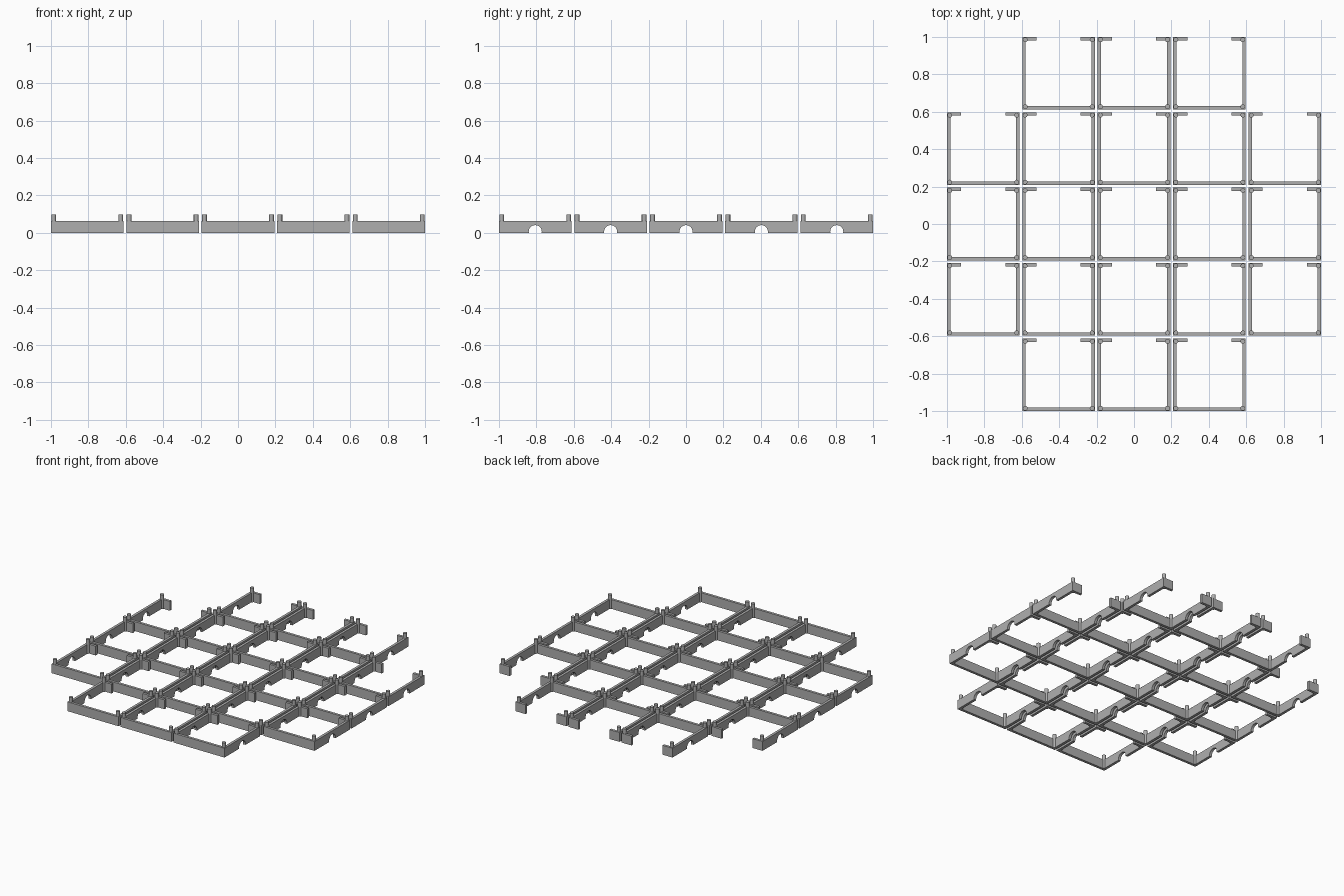
import bpy, bmesh, math
from mathutils import Matrix

if "Cube" in bpy.data.objects:
    bpy.data.objects.remove(bpy.data.objects["Cube"])

PITCH, SIZE = 0.403, 0.388      # spacing and width of one frame
H, T = 0.064, 0.018             # wall height and thickness
POST_H, POST_R = 0.097, 0.0128
STUB = 0.076                    # length of the short back returns
h = SIZE / 2

grey = bpy.data.materials.new("mid grey")
grey.diffuse_color = (0.43, 0.43, 0.43, 1)
grey.use_nodes = True
grey.node_tree.nodes["Principled BSDF"].inputs["Base Color"].default_value = grey.diffuse_color


def make(name, bm):
    bmesh.ops.recalc_face_normals(bm, faces=bm.faces)
    mesh = bpy.data.meshes.new(name)
    bm.to_mesh(mesh)
    bm.free()
    mesh.materials.append(grey)
    ob = bpy.data.objects.new(name, mesh)
    bpy.context.collection.objects.link(ob)
    return ob


def cylinder(name, r, depth, matrix):
    bm = bmesh.new()
    bmesh.ops.create_cone(bm, cap_ends=True, segments=24, radius1=r, radius2=r,
                          depth=depth, matrix=matrix)
    return make(name, bm)


# Frame walls: plan outline open at the back, raised to wall height
half = [(0, -h), (h, -h), (h, h), (h - STUB, h), (h - STUB, h - T),
        (h - T, h - T), (h - T, -h + T), (0, -h + T)]
outline = half[1:7] + [(-x, y) for x, y in reversed(half[1:7])]
bm = bmesh.new()
face = bm.faces.new([bm.verts.new((x, y, 0)) for x, y in outline])
top = bmesh.ops.extrude_face_region(bm, geom=[face])["geom"]
bmesh.ops.translate(bm, vec=(0, 0, H),
                    verts=[v for v in top if isinstance(v, bmesh.types.BMVert)])
frame = make("frame", bm)

# Arched opening through both side walls
helpers = [(cylinder("arch_cutter", 0.035, 1, Matrix.Translation((0, 0, 0.006))
                     @ Matrix.Rotation(math.pi / 2, 4, 'Y')), 'DIFFERENCE')]

# Round corner posts
c = h - POST_R - 0.002
for sx in (-1, 1):
    for sy in (-1, 1):
        m = Matrix.Translation((sx * c, sy * c, POST_H / 2))
        helpers.append((cylinder("corner_post", POST_R, POST_H, m), 'UNION'))

for ob, op in helpers:
    mod = frame.modifiers.new(ob.name, 'BOOLEAN')
    mod.operation, mod.object, mod.solver = op, ob, 'EXACT'
    ob.hide_render = True

# Bake the finished frame and discard the helpers
deps = bpy.context.evaluated_depsgraph_get()
frame_mesh = bpy.data.meshes.new_from_object(frame.evaluated_get(deps))
for ob in [frame] + [o for o, _ in helpers]:
    bpy.data.objects.remove(ob)

# Grid of frames without the four corners
for i in range(-2, 3):
    for j in range(-2, 3):
        if abs(i) == 2 and abs(j) == 2:
            continue
        ob = bpy.data.objects.new("square_frame", frame_mesh)
        ob.location = (i * PITCH, j * PITCH, 0)
        bpy.context.collection.objects.link(ob)

# Smooth the posts and arches, keep the walls crisp
for p in frame_mesh.polygons:
    p.use_smooth = True
frame_mesh.set_sharp_from_angle(angle=math.radians(30))
